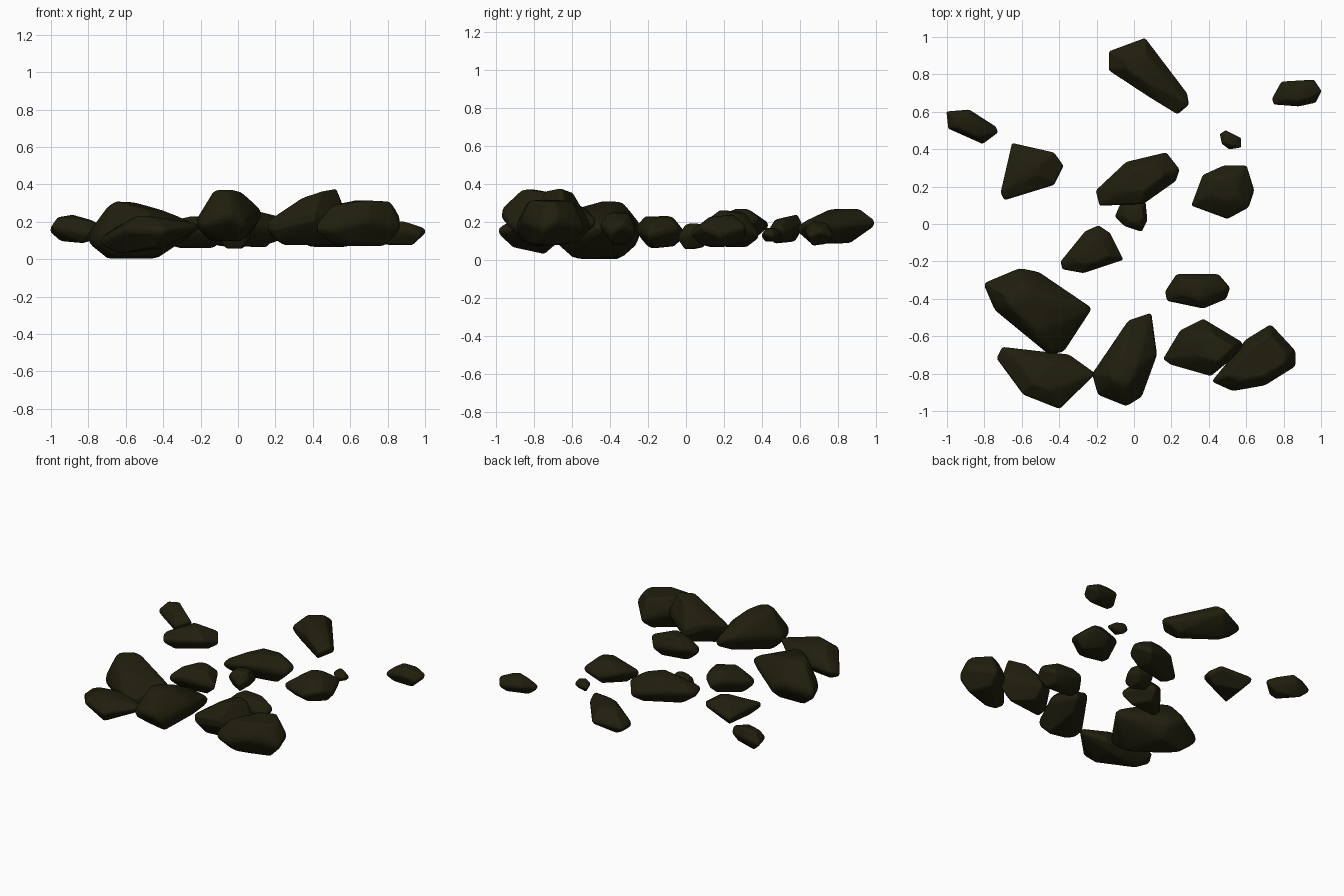
import bpy, bmesh
from mathutils import Vector

if "Cube" in bpy.data.objects:
    bpy.data.objects.remove(bpy.data.objects["Cube"])

stone = bpy.data.materials.new("dark olive stone")
stone.diffuse_color = (0.015, 0.0135, 0.004, 1)
stone.use_nodes = True
stone.node_tree.nodes["Principled BSDF"].inputs["Base Color"].default_value = stone.diffuse_color


def rock(name, outline, z0, z1, peak, top=0.5, belt=0.5, drop=0.28, tilt=(0, 0)):
    """Faceted boulder: widest ring between a sloped crown and a smaller base."""
    h = z1 - z0
    pts = [Vector(p) for p in outline]
    mid = sum(pts, Vector((0, 0))) / len(pts)
    pts = [mid + (p - mid) * 1.02 for p in pts]
    peak = Vector(peak)
    far = max((p - peak).length for p in pts)
    bm = bmesh.new()
    for i, p in enumerate(pts):
        wave = 0.09 * h * (1 if i % 2 else -1)
        bm.verts.new((p.x, p.y, z0 + belt * h + wave + 0.06 * h))
        bm.verts.new((p.x, p.y, z0 + belt * h + wave - 0.1 * h))
        c = peak.lerp(p, top)
        fall = drop * h * max(0, (p - peak).length / far - 0.35)
        bm.verts.new((c.x, c.y, z1 - fall))
        if i % 2 == 0:
            b = mid.lerp(p, 0.62)
            bm.verts.new((b.x, b.y, z0 + (0.06 * h if i % 4 else 0)))
    # lean the whole stone
    for v in bm.verts:
        v.co.z += tilt[0] * (v.co.x - mid.x) + tilt[1] * (v.co.y - mid.y)
    bmesh.ops.convex_hull(bm, input=bm.verts[:])
    loose = [v for v in bm.verts if not v.link_faces]
    bmesh.ops.delete(bm, geom=loose, context='VERTS')
    # merge nearly flat facets into broad planes
    bmesh.ops.dissolve_limit(bm, angle_limit=0.16, verts=bm.verts[:], edges=bm.edges[:])
    bmesh.ops.recalc_face_normals(bm, faces=bm.faces[:])
    me = bpy.data.meshes.new(name)
    bm.to_mesh(me)
    bm.free()
    me.materials.append(stone)
    ob = bpy.data.objects.new(name, me)
    bpy.context.collection.objects.link(ob)
    # worn edges
    bev = ob.modifiers.new("worn_edges", 'BEVEL')
    bev.width = 0.06 * h
    bev.segments = 2
    bev.limit_method = 'ANGLE'
    bev.angle_limit = 0.25
    bpy.ops.object.select_all(action='DESELECT')
    ob.select_set(True)
    bpy.context.view_layer.objects.active = ob
    bpy.ops.object.shade_smooth_by_angle(angle=0.6)


# back row
rock("back_rock", [(-.13, .92), (.06, .99), (.28, .70), (.29, .64), (.23, .59), (.08, .68), (-.13, .82)],
     .085, .275, (.05, .84))
rock("back_right_rock", [(.74, .67), (.79, .76), (.96, .77), (1, .71), (.97, .65), (.88, .63), (.75, .64)],
     .075, .21, (.87, .70), .55)
rock("back_left_rock", [(-1, .60), (-.88, .61), (-.74, .52), (-.73, .49), (-.81, .43), (-.99, .51)],
     .09, .235, (-.89, .54), .65, tilt=(0, .1))
rock("pebble", [(.46, .48), (.49, .50), (.57, .46), (.57, .41), (.51, .40), (.47, .43)],
     .095, .175, (.51, .45))

# middle rows
rock("middle_left_rock", [(-.65, .43), (-.43, .38), (-.38, .31), (-.43, .21), (-.69, .13), (-.71, .17)],
     .115, .285, (-.55, .29), .32)
rock("centre_rock", [(-.20, .18), (-.04, .33), (.17, .38), (.24, .29), (.22, .23), (.05, .11), (-.18, .10)],
     .065, .265, (.06, .25), .5, tilt=(0, -.1))
rock("centre_small_rock", [(-.10, .04), (-.07, .11), (.06, .12), (.07, .02), (.04, -.04), (-.05, -.01)],
     .055, .205, (.01, .05), .6)
rock("middle_right_rock", [(.31, .10), (.37, .26), (.48, .31), (.60, .31), (.64, .18), (.61, .09), (.50, .03)],
     .065, .25, (.49, .20), .45)
rock("inner_left_rock", [(-.39, -.20), (-.26, -.04), (-.19, -.01), (-.13, -.05), (-.06, -.19), (-.27, -.26), (-.38, -.24)],
     .06, .245, (-.22, -.15), .58)
rock("inner_right_rock", [(.17, -.36), (.23, -.27), (.45, -.27), (.51, -.34), (.49, -.40), (.37, -.45), (.18, -.41)],
     .075, .265, (.33, -.34), .55)

# front row of big boulders
rock("left_boulder", [(-.80, -.32), (-.61, -.24), (-.51, -.26), (-.23, -.45), (-.38, -.68), (-.46, -.69), (-.74, -.46)],
     0, .32, (-.58, -.43), .5, .45)
rock("front_left_boulder", [(-.73, -.72), (-.70, -.66), (-.35, -.70), (-.21, -.80), (-.40, -.985), (-.59, -.91)],
     .045, .235, (-.50, -.79), .5, tilt=(.07, -.13))
rock("front_centre_boulder", [(-.22, -.80), (-.03, -.52), (.09, -.48), (.12, -.70), (.04, -.92), (-.04, -.97), (-.19, -.91)],
     .095, .38, (-.06, -.79), .42, .45)
rock("front_right_boulder", [(.16, -.72), (.25, -.57), (.37, -.51), (.57, -.63), (.58, -.67), (.41, -.81), (.20, -.75)],
     .075, .375, (.48, -.67), .45, .45)
rock("right_boulder", [(.42, -.84), (.60, -.62), (.73, -.54), (.86, -.68), (.86, -.76), (.70, -.86), (.53, -.89)],
     .07, .32, (.69, -.72), .7, drop=.2)
